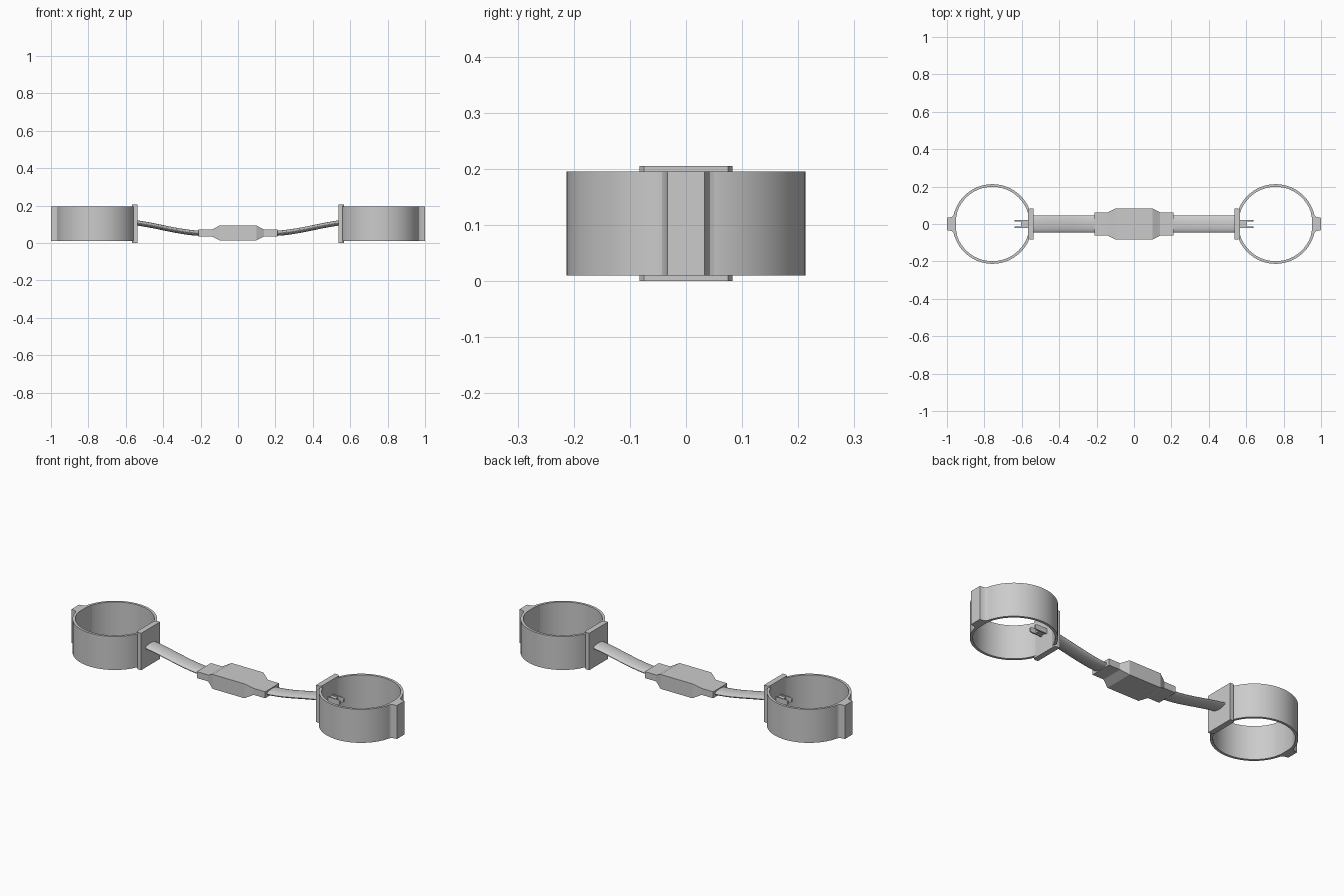
import bpy
from math import sin, cos, pi

if "Cube" in bpy.data.objects:
    bpy.data.objects.remove(bpy.data.objects["Cube"])


def loft(name, sections, closed=False, mirror=True, smooth=True):
    """Skin a list of equal-length point loops into one mesh."""
    n, m = len(sections[0]), len(sections)
    verts = [p for s in sections for p in s]
    faces = []
    for i in range(m if closed else m - 1):
        a, b = i * n, ((i + 1) % m) * n
        faces += [(a + j, a + (j + 1) % n, b + (j + 1) % n, b + j) for j in range(n)]
    if not closed:
        faces += [tuple(reversed(range(n))), tuple(range((m - 1) * n, m * n))]
    me = bpy.data.meshes.new(name)
    me.from_pydata(verts, [], faces)
    ob = bpy.data.objects.new(name, me)
    bpy.context.collection.objects.link(ob)
    bpy.ops.object.select_all(action='DESELECT')
    bpy.context.view_layer.objects.active = ob
    ob.select_set(True)
    bpy.ops.object.mode_set(mode='EDIT')
    bpy.ops.mesh.select_all(action='SELECT')
    bpy.ops.mesh.normals_make_consistent(inside=False)
    bpy.ops.object.mode_set(mode='OBJECT')
    if smooth:
        bpy.ops.object.shade_smooth_by_angle(angle=pi / 6)
    if mirror:
        mod = ob.modifiers.new("mirror", 'MIRROR')
        mod.use_mirror_merge = False
    return ob


def prism(name, half, z0, z1, smooth=False):
    """Extrude a profile, given for y > 0 only, between two heights."""
    prof = half + [(x, -y) for x, y in reversed(half)]
    return loft(name, [[(x, y, z) for x, y in prof] for z in (z0, z1)], smooth=smooth)


def rect(x, hw, hh, zc):
    return [(x, -hw, zc - hh), (x, hw, zc - hh), (x, hw, zc + hh), (x, -hw, zc + hh)]


CX, R_OUT, R_IN, Z0, Z1 = 0.757, 0.213, 0.199, 0.01, 0.196

# wrist bands
N = 64
loft("cuff_band", [[(CX + r * cos(2 * pi * i / N), r * sin(2 * pi * i / N), z)
                    for r, z in ((R_IN, Z0), (R_OUT, Z0), (R_OUT, Z1), (R_IN, Z1))]
                   for i in range(N)], closed=True)

# flared closing lug on the outer side of each band
prism("cuff_lug", [(0.952, 0.03), (0.944, 0.068), (0.953, 0.078), (0.961, 0.056),
                   (0.967, 0.043), (0.976, 0.037), (1.0, 0.033)], Z0, Z1, smooth=True)

# mounting plate between band and cable
prism("mount_plate", [(0.537, 0.083), (0.556, 0.083), (0.568, 0.075)], 0.0, 0.205)

# sagging flat cable
M = 24
path = []
for i in range(15):
    t = i / 14
    x = 0.18 + 0.37 * t
    path.append((x, 0.052 + 0.057 * (t * t * (2.2 - 1.2 * t))))
loft("cable", [[(x, 0.045 * cos(2 * pi * j / M), z + 0.014 * sin(2 * pi * j / M))
                for j in range(M)] for x, z in path])

# paired contact strips inside each band
for side, y in (("front", -0.018), ("back", 0.018)):
    loft("contact_strip_" + side,
         [rect(x, 0.004, h, 0.11) for x, h in ((0.55, 0.014), (0.632, 0.014), (0.64, 0.009))],
         smooth=False)
    bpy.context.object.location.y = y
loft("contact_core", [rect(x, 0.015, 0.008, 0.11) for x in (0.55, 0.605)], smooth=False)

# central connector block with tapered ends and collars
half = [(0.098, 0.083, 0.040), (0.132, 0.066, 0.022), (0.14, 0.062, 0.018), (0.21, 0.062, 0.018)]
loft("connector_block",
     [rect(-x, w, h, 0.054) for x, w, h in reversed(half)] +
     [rect(x, w, h, 0.054) for x, w, h in half], mirror=False, smooth=False)
